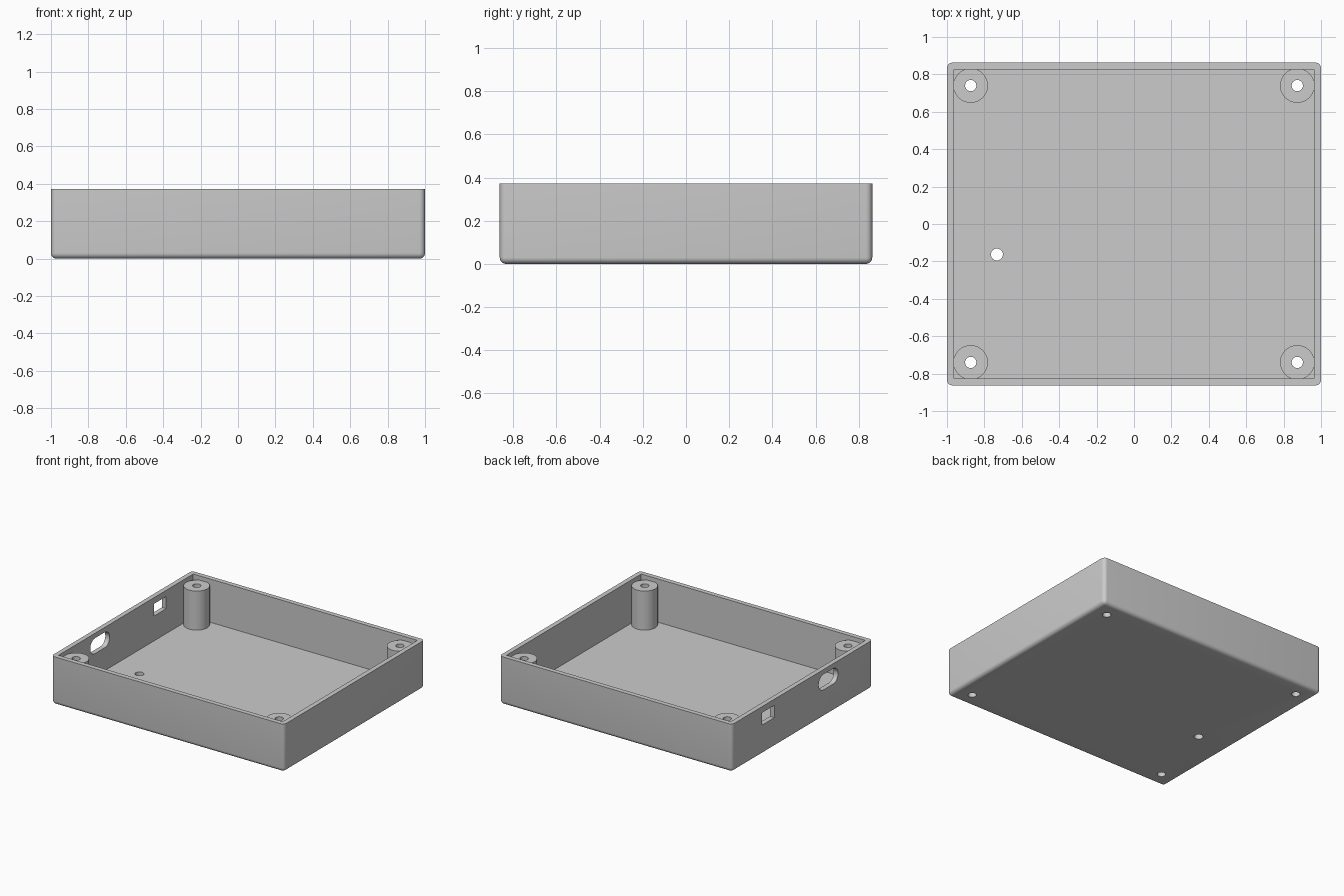
import bpy, bmesh, math
from mathutils import Matrix

cube = bpy.data.objects.get("Cube")
if cube:
    bpy.data.objects.remove(cube, do_unlink=True)

HX, HY, HEIGHT = 1.0, 0.863, 0.373       # outer half sizes and height
WALL, ROUND = 0.037, 0.03
POST_X, POST_Y, POST_R, POST_TOP = 0.873, 0.74, 0.092, 0.34
HOLE_R = 0.03

grey = bpy.data.materials.new("light grey plastic")
grey.use_nodes = True
colour = (0.6, 0.6, 0.6, 1)
grey.diffuse_color = colour
grey.node_tree.nodes["Principled BSDF"].inputs["Base Color"].default_value = colour


def add_object(name, bm):
    mesh = bpy.data.meshes.new(name)
    bmesh.ops.recalc_face_normals(bm, faces=bm.faces)
    bm.to_mesh(mesh)
    bm.free()
    mesh.materials.append(grey)
    obj = bpy.data.objects.new(name, mesh)
    bpy.context.collection.objects.link(obj)
    return obj


def box(name, low, high, bevel_rule=None, radius=0, segments=6):
    """Box between two corners; edges that pass the rule are rounded."""
    bm = bmesh.new()
    bmesh.ops.create_cube(bm, size=1)
    for v in bm.verts:
        v.co = [(a + b) / 2 + c * (b - a) for a, b, c in zip(low, high, v.co)]
    if bevel_rule:
        edges = [e for e in bm.edges if bevel_rule(e)]
        bmesh.ops.bevel(bm, geom=edges, offset=radius, segments=segments,
                        profile=0.5, affect='EDGES', clamp_overlap=False)
    return add_object(name, bm)


def cylinder(name, x, y, z0, z1, radius, sides=48):
    bm = bmesh.new()
    bmesh.ops.create_cone(bm, cap_ends=True, segments=sides, radius1=radius,
                          radius2=radius, depth=z1 - z0,
                          matrix=Matrix.Translation((x, y, (z0 + z1) / 2)))
    return add_object(name, bm)


def cut(obj, cutter):
    bpy.context.view_layer.objects.active = obj
    mod = obj.modifiers.new("cut", 'BOOLEAN')
    mod.operation, mod.solver, mod.object = 'DIFFERENCE', 'EXACT', cutter
    bpy.ops.object.modifier_apply(modifier=mod.name)


def drop(cutter):
    bpy.data.objects.remove(cutter, do_unlink=True)


# Open tray with rounded corners and underside
tray = box("tray", (-HX, -HY, 0), (HX, HY, HEIGHT),
           lambda e: any(v.co.z < HEIGHT / 2 for v in e.verts), ROUND)
cavity = box("cavity_cutter", (WALL - HX, WALL - HY, WALL),
             (HX - WALL, HY - WALL, HEIGHT + 0.2))

# Rectangular port and rounded port in the right side wall
square_port = box("square_port_cutter", (-1.1, 0.345, 0.23), (-0.9, 0.495, 0.325))
oval_port = box("oval_port_cutter", (-1.1, -0.437, 0.215), (-0.9, -0.2, 0.335),
                lambda e: abs(e.verts[0].co.x - e.verts[1].co.x) > 0.1,
                0.0595, 12)

# Single hole in the floor
floor_hole = cylinder("floor_hole_cutter", -0.733, -0.163, -0.1, 0.1, 0.032, 32)

for cutter in (cavity, square_port, oval_port, floor_hole):
    cut(tray, cutter)
    drop(cutter)

# Screw posts in the corners, drilled right through the floor
parts = [tray]
for side, sx in (("left", 1), ("right", -1)):
    for end, sy in (("front", -1), ("back", 1)):
        x, y = sx * POST_X, sy * POST_Y
        post = cylinder(f"screw_post_{end}_{side}", x, y, WALL - 0.001, POST_TOP, POST_R)
        drill = cylinder("drill_cutter", x, y, -0.1, HEIGHT + 0.1, HOLE_R, 32)
        cut(post, drill)
        cut(tray, drill)
        drop(drill)
        parts.append(post)

# Smooth shading on the rounded surfaces only
bpy.ops.object.select_all(action='DESELECT')
for part in parts:
    part.select_set(True)
bpy.context.view_layer.objects.active = tray
bpy.ops.object.shade_smooth_by_angle(angle=math.radians(30))
